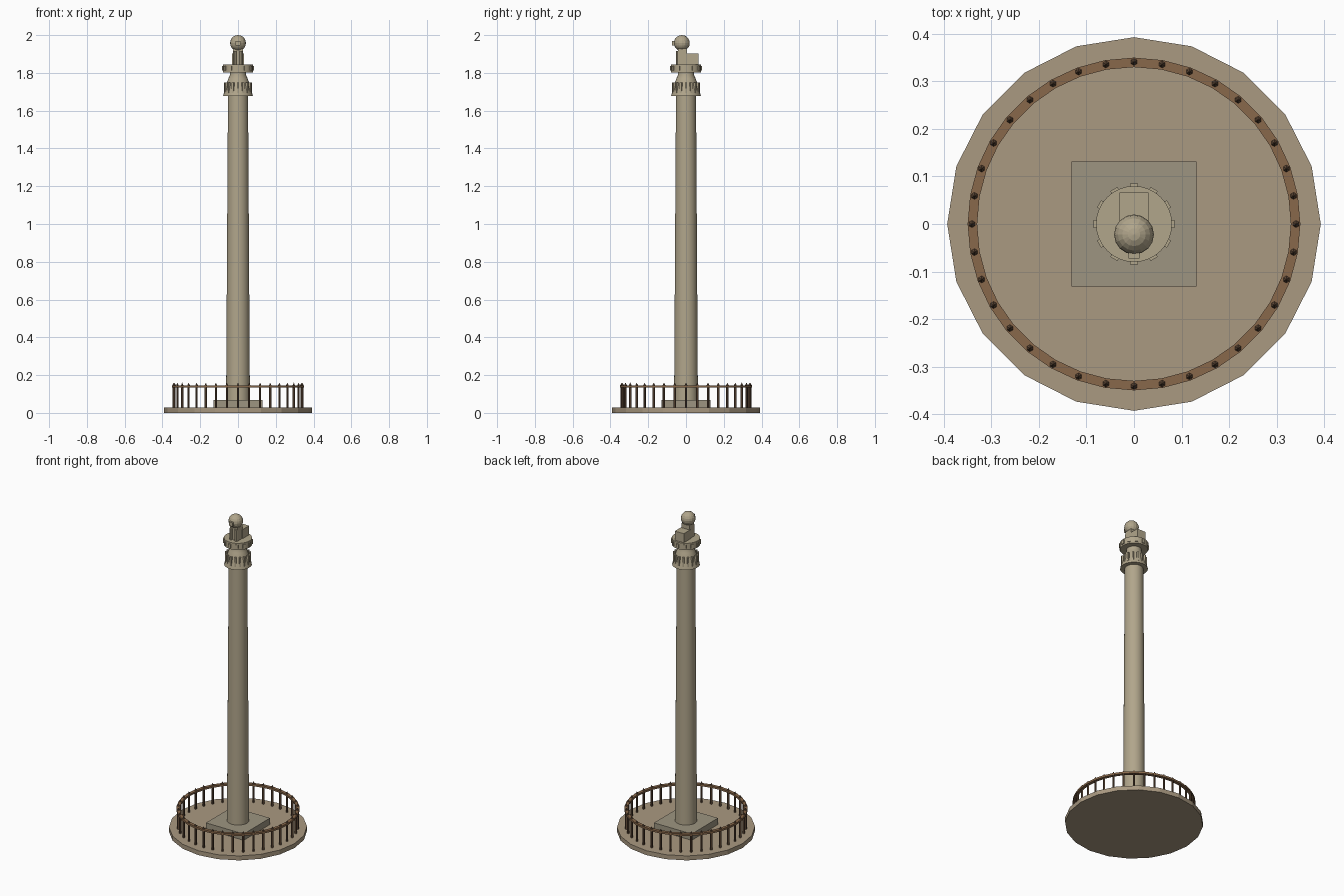
import bpy, math
from math import cos, sin, pi

if "Cube" in bpy.data.objects:
    bpy.data.objects.remove(bpy.data.objects["Cube"])


def material(name, rgb):
    m = bpy.data.materials.new(name)
    m.diffuse_color = (*rgb, 1)
    m.use_nodes = True
    m.node_tree.nodes["Principled BSDF"].inputs["Base Color"].default_value = m.diffuse_color
    return m


STONE = material("sandstone", (0.44, 0.38, 0.26))
PAVING = material("paving", (0.40, 0.32, 0.22))
PLINTH = material("plinth_stone", (0.34, 0.30, 0.22))
RAIL = material("rail_brown", (0.25, 0.14, 0.07))
POST = material("post_brown", (0.12, 0.07, 0.04))


def finish(name, mat, smooth=False):
    o = bpy.context.object
    o.name = name
    o.data.materials.append(mat)
    if smooth:
        bpy.ops.object.shade_smooth_by_angle(angle=math.radians(35))
    return o


def box(name, lo, hi, mat, turn=0):
    c = [(a + b) / 2 for a, b in zip(lo, hi)]
    bpy.ops.mesh.primitive_cube_add(size=1, location=c, rotation=(0, 0, turn))
    bpy.context.object.scale = [b - a for a, b in zip(lo, hi)]
    return finish(name, mat)


def cone(name, r1, r2, z0, z1, sides, mat, x=0, y=0, smooth=False):
    bpy.ops.mesh.primitive_cone_add(vertices=sides, radius1=r1, radius2=r2, depth=z1 - z0,
                                    location=(x, y, (z0 + z1) / 2))
    return finish(name, mat, smooth)


def ball(name, r, loc, mat, scale=(1, 1, 1), seg=16, rings=10, smooth=False):
    bpy.ops.mesh.primitive_uv_sphere_add(segments=seg, ring_count=rings, radius=r, location=loc)
    bpy.context.object.scale = scale
    return finish(name, mat, smooth)


def lathe(name, profile, sides, mat, closed=False):
    n = len(profile)
    verts = [(r * cos(2 * pi * i / sides), r * sin(2 * pi * i / sides), z)
             for i in range(sides) for r, z in profile]
    faces = []
    for i in range(sides):
        j = (i + 1) % sides
        for k in range(n if closed else n - 1):
            l = (k + 1) % n
            faces.append((i * n + k, j * n + k, j * n + l, i * n + l))
    if not closed:
        faces.append([i * n for i in reversed(range(sides))])
        faces.append([i * n + n - 1 for i in range(sides)])
    me = bpy.data.meshes.new(name)
    me.from_pydata(verts, [], faces)
    o = bpy.data.objects.new(name, me)
    bpy.context.collection.objects.link(o)
    bpy.ops.object.select_all(action='DESELECT')
    o.select_set(True)
    bpy.context.view_layer.objects.active = o
    return finish(name, mat, True)


# Paved platform, square plinth and tapering shaft
cone("platform", 0.393, 0.393, 0, 0.028, 20, PAVING)
box("plinth", (-0.131, -0.131, 0.028), (0.131, 0.131, 0.068), PLINTH)
cone("shaft", 0.063, 0.053, 0.068, 1.69, 32, STONE, smooth=True)

# Circular fence: rail and pointed posts
lathe("fence_rail", [(0.330, 0.134), (0.350, 0.134), (0.350, 0.146), (0.330, 0.146)], 36, RAIL, True)
for i in range(36):
    a = 2 * pi * i / 36
    x, y = 0.341 * cos(a), 0.341 * sin(a)
    cone("fence_post", 0.0065, 0.0065, 0.028, 0.143, 6, POST, x, y)
    cone("fence_finial", 0.009, 0.0, 0.143, 0.160, 6, POST, x, y)

# Bell capital with raised petals
lathe("bell_capital", [(0.079, 1.677), (0.076, 1.690), (0.067, 1.72), (0.060, 1.745),
                       (0.051, 1.77), (0.043, 1.787), (0.043, 1.807)], 24, STONE)
for i in range(16):
    a = 2 * pi * i / 16
    box("bell_petal", (-0.006, -0.005, -0.028), (0.006, 0.005, 0.028), STONE)
    o = bpy.context.object
    o.location = (0.069 * cos(a), 0.069 * sin(a), 1.722)
    o.rotation_euler = (0, 0, a)

# Drum-shaped abacus with relief blocks
cone("abacus", 0.08, 0.08, 1.803, 1.845, 32, STONE, smooth=True)
for i in range(12):
    a = 2 * pi * i / 12
    box("abacus_relief", (-0.005, -0.0085, -0.012), (0.005, 0.0085, 0.012), STONE)
    o = bpy.context.object
    o.location = (0.080 * cos(a), 0.080 * sin(a), 1.824)
    o.rotation_euler = (0, 0, a)

# Seated animal: haunches, chest, front legs, head, muzzle
box("haunches", (-0.031, 0.0, 1.843), (0.031, 0.066, 1.902), STONE)
box("chest", (-0.027, -0.042, 1.845), (0.027, 0.006, 1.930), STONE)
for s in (-1, 1):
    cone("front_leg", 0.009, 0.009, 1.843, 1.915, 8, STONE, s * 0.018, -0.044)
ball("head", 0.042, (0, -0.022, 1.958), STONE)
box("muzzle", (-0.012, -0.073, 1.944), (0.012, -0.045, 1.968), STONE)
